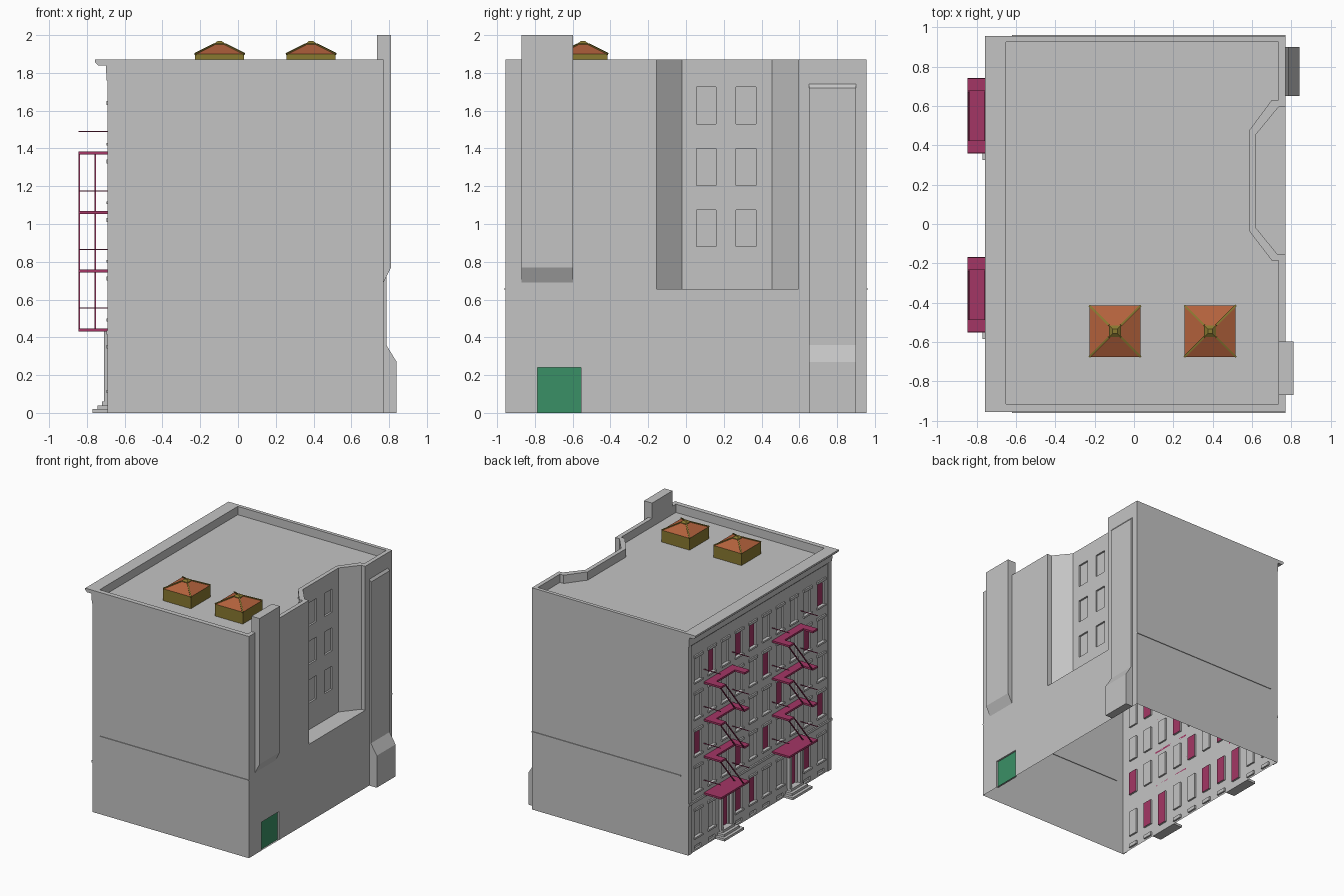
import bpy, bmesh
from mathutils import Vector

cube = bpy.data.objects.get("Cube")
if cube:
    bpy.data.objects.remove(cube, do_unlink=True)


def material(name, r, g, b):
    m = bpy.data.materials.new(name)
    m.use_nodes = True
    m.diffuse_color = (r, g, b, 1)
    bsdf = m.node_tree.nodes["Principled BSDF"]
    bsdf.inputs["Base Color"].default_value = (r, g, b, 1)
    bsdf.inputs["Roughness"].default_value = 0.9
    return m


GREY = material("grey stone", 0.55, 0.55, 0.55)
PLUM = material("plum red", 0.37, 0.037, 0.13)
GREEN = material("door green", 0.042, 0.276, 0.133)
ORANGE = material("skylight orange", 0.45, 0.12, 0.045)
OLIVE = material("olive metal", 0.25, 0.19, 0.03)


def finish(name, bm, mats):
    me = bpy.data.meshes.new(name)
    bm.to_mesh(me)
    bm.free()
    for m in mats:
        me.materials.append(m)
    ob = bpy.data.objects.new(name, me)
    bpy.context.collection.objects.link(ob)
    return ob


def quad(bm, pts, mat=0):
    f = bm.faces.new([bm.verts.new(p) for p in pts])
    f.material_index = mat


def boxes(name, spans, mat):
    """Joined boxes, each given as (x0, x1, y0, y1, z0, z1)."""
    bm = bmesh.new()
    for s in spans:
        vs = bmesh.ops.create_cube(bm, size=1)["verts"]
        for v in vs:
            v.co = [s[2 * i] if v.co[i] < 0 else s[2 * i + 1] for i in range(3)]
    return finish(name, bm, [mat])


def prism(name, profile, y0, y1, mat):
    """Extrude an x-z profile along y."""
    bm = bmesh.new()
    f = bm.faces.new([bm.verts.new((x, y0, z)) for x, z in profile])
    ext = bmesh.ops.extrude_face_region(bm, geom=[f])["geom"]
    for v in ext:
        if isinstance(v, bmesh.types.BMVert):
            v.co.y = y1
    bmesh.ops.recalc_face_normals(bm, faces=bm.faces)
    return finish(name, bm, [mat])


def wall(name, p, q, z0, z1, openings=(), accent=PLUM, depth=0.015):
    """Upright sheet from p to q; openings (u0, u1, v0, v1, mat) are recessed."""
    bm = bmesh.new()
    a, b = Vector((*p, 0)), Vector((*q, 0))
    u_dir = (b - a).normalized()
    inward = Vector((-u_dir.y, u_dir.x, 0)) * depth
    us = sorted({0, (b - a).length} | {u for o in openings for u in o[:2]})
    vs = sorted({z0, z1} | {v for o in openings for v in o[2:4]})
    for u0, u1 in zip(us, us[1:]):
        for v0, v1 in zip(vs, vs[1:]):
            um, vm = (u0 + u1) / 2, (v0 + v1) / 2
            if not any(o[0] < um < o[1] and o[2] < vm < o[3] for o in openings):
                quad(bm, [a + u_dir * u + Vector((0, 0, v))
                          for u, v in ((u0, v0), (u1, v0), (u1, v1), (u0, v1))])
    for u0, u1, v0, v1, mat in openings:
        rim = [a + u_dir * u + Vector((0, 0, v))
               for u, v in ((u0, v0), (u1, v0), (u1, v1), (u0, v1))]
        back = [c + inward for c in rim]
        quad(bm, back, mat)
        for i in range(4):
            j = (i + 1) % 4
            quad(bm, [rim[i], rim[j], back[j], back[i]])
    bmesh.ops.remove_doubles(bm, verts=bm.verts, dist=0.0001)
    return finish(name, bm, [GREY, accent])


# Plan outlines, counter-clockwise, with the notch in the left side
LEDGE, TOP, DECK, HALF, FACE = 0.655, 1.87, 1.8, 0.955, -0.685
outer = [(FACE, -HALF), (0.77, -HALF), (0.77, -0.155), (0.73, -0.155), (0.62, -0.02),
         (0.62, 0.455), (0.735, 0.595), (0.77, 0.595), (0.77, HALF), (FACE, HALF)]
inner = [(-0.65, -0.915), (0.735, -0.915), (0.735, -0.185), (0.7, -0.185), (0.585, -0.035),
         (0.585, 0.475), (0.7, 0.63), (0.735, 0.63), (0.735, 0.925), (-0.65, 0.925)]

# Street facade openings: ten columns, four upper floors, ground floor, basement
PITCH = 0.182
columns = [0.819 - PITCH * i for i in range(10)]
floors = [0.6, 0.91, 1.22, 1.53]
coloured = {(0, 3), (0, 5), (0, 9), (1, 0), (1, 6), (2, 5), (2, 8),
            (3, 1), (3, 3), (3, 4), (3, 9)}
street, trim = [], []
for c, y in enumerate(columns):
    u0, u1 = HALF - y - 0.043, HALF - y + 0.043
    for f, z in enumerate(floors):
        street.append((u0, u1, z - 0.1, z + 0.1, int((f, c) in coloured)))
        trim.append((FACE - 0.012, FACE, y - 0.055, y + 0.055, z - 0.115, z - 0.1))
        trim.append((FACE - 0.012, FACE, y - 0.055, y + 0.055, z + 0.1, z + 0.122))
    door = c in (2, 7)
    street.append((u0, u1, 0.06 if door else 0.12, 0.34, int(c in (2, 3, 4, 7, 8))))
    trim.append((FACE - 0.012, FACE, y - 0.055, y + 0.055, 0.34, 0.36))
    if not door:
        trim.append((FACE - 0.012, FACE, y - 0.055, y + 0.055, 0.105, 0.12))
        street.append((u0, u1, 0.015, 0.045, 0))
boxes("window_trim", trim, GREY)

# Walls
side_windows = [(u, u + 0.105, z, z + 0.195, 0)
                for u in (0.075, 0.285) for z in (0.88, 1.205, 1.53)]
for i, p in enumerate(outer):
    q = outer[(i + 1) % len(outer)]
    low = 0 if i in (0, 8, 9) else LEDGE
    name = {0: "front_wall", 8: "back_wall", 9: "street_facade"}.get(i, "left_upper_wall")
    wall(name, p, q, low, TOP, {4: side_windows, 9: street}.get(i, ()))
wall("left_lower_wall", (0.77, -HALF), (0.77, HALF), 0, LEDGE,
     [(0.17, 0.4, 0, 0.24, 1)], GREEN)

# Notch floor, roof deck and parapet
bm = bmesh.new()
quad(bm, [(x, y, LEDGE) for x, y in reversed(outer[2:8])])
finish("notch_floor", bm, [GREY])
bm = bmesh.new()
quad(bm, [(x, y, DECK) for x, y in inner])
finish("roof_deck", bm, [GREY])
bm = bmesh.new()
for i in range(len(outer)):
    j = (i + 1) % len(outer)
    quad(bm, [(*outer[i], TOP), (*outer[j], TOP), (*inner[j], TOP), (*inner[i], TOP)])
    quad(bm, [(*inner[i], TOP), (*inner[j], TOP), (*inner[j], DECK), (*inner[i], DECK)])
finish("parapet", bm, [GREY])

# Cornice, string courses and end piers
prism("cornice", [(FACE, TOP), (-0.757, TOP), (-0.757, 1.855), (-0.74, 1.84), (-0.7, 1.84),
                  (-0.695, 1.76), (FACE, 1.75)], -HALF, HALF, GREY)
boxes("street_string_course", [(FACE - 0.012, FACE, -HALF, HALF, 0.415, 0.435)], GREY)
boxes("wall_bands", [(-0.62, 0.77, s * HALF - 0.006, s * HALF + 0.006, 0.65, 0.66)
                     for s in (-1, 1)], GREY)
boxes("end_piers", [(FACE - 0.006, FACE, s * 0.93 - 0.025, s * 0.93 + 0.025, 0, 1.76)
                    for s in (-1, 1)], GREY)

# Chimney and stepped buttress on the left side
prism("chimney", [(0.77, 0.69), (0.81, 0.77), (0.81, 2), (0.735, 2), (0.735, DECK),
                  (0.77, DECK)], -0.87, -0.597, GREY)
prism("buttress", [(0.77, 0), (0.84, 0), (0.84, 0.27), (0.785, 0.36), (0.785, 1.72),
                   (0.77, 1.74)], 0.65, 0.9, GREY)


def bar(bm, a, b, r):
    """Thin square bar between two points."""
    a, b = Vector(a), Vector(b)
    m = (b - a).to_track_quat("Z", "Y").to_matrix().to_4x4()
    m.translation = (a + b) / 2
    vs = bmesh.ops.create_cube(bm, size=1)["verts"]
    for v in vs:
        v.co = m @ Vector((v.co.x * 2 * r, v.co.y * 2 * r, v.co.z * (b - a).length))


# Entrance steps, porch posts and fire escapes, one set per house
levels = [0.44, 0.75, 1.06, 1.375]
for door_y in (0.455, -0.455):
    boxes("entrance_steps", [(-0.77 + 0.025 * i, FACE, door_y - 0.13 + 0.025 * i,
                              door_y + 0.13 - 0.025 * i, 0.02 * i, 0.02 * i + 0.02)
                             for i in range(3)], GREY)
    boxes("porch_posts", [(FACE - 0.025, FACE, door_y + s * 0.07 - 0.014,
                           door_y + s * 0.07 + 0.014, 0.06, 0.432) for s in (-1, 1)], GREY)
    mid = door_y + 0.095
    lo, hi, well_lo, well_hi = mid - 0.19, mid + 0.19, mid - 0.125, mid + 0.125
    slabs = [(-0.845, FACE, lo, hi, levels[0] - 0.008, levels[0] + 0.008)]
    for z in levels[1:]:
        slabs += [(-0.755, FACE, lo, hi, z - 0.008, z + 0.008),
                  (-0.845, -0.755, lo, well_lo, z - 0.008, z + 0.008),
                  (-0.845, -0.755, well_hi, hi, z - 0.008, z + 0.008)]
    boxes("fire_escape_platforms", slabs, PLUM)
    bm = bmesh.new()
    for z0, z1 in zip(levels, levels[1:]):
        for x in (-0.841, -0.755):
            bar(bm, (x, well_lo, z0), (x, well_hi, z1), 0.004)
    for z in levels:
        for y in (lo, hi):
            bar(bm, (-0.845, y, z + 0.115), (FACE, y, z + 0.115), 0.0025)
    finish("fire_escape_stairs_and_rails", bm, [PLUM])

# Roof skylights
for cx in (-0.097, 0.387):
    cy, r, t = -0.545, 0.13, 0.03
    boxes("skylight_base", [(cx - r, cx + r, cy - r, cy + r, DECK, 1.9)], OLIVE)
    corners = [(-1, -1), (1, -1), (1, 1), (-1, 1)]
    low = [(cx + r * x, cy + r * y, 1.9) for x, y in corners]
    high = [(cx + t * x, cy + t * y, 1.95) for x, y in corners]
    bm = bmesh.new()
    for i in range(4):
        j = (i + 1) % 4
        quad(bm, [low[i], low[j], high[j], high[i]])
    finish("skylight_glass", bm, [ORANGE])
    bm = bmesh.new()
    for a, b in zip(low, high):
        bar(bm, a, b, 0.005)
    finish("skylight_ribs", bm, [OLIVE])
    bm = bmesh.new()
    for top, radius, height in ((1.955, t, 0.012), (1.968, t, 0.014)):
        vs = bmesh.ops.create_cube(bm, size=1)["verts"]
        for v in vs:
            k = 0.4 if top > 1.96 and v.co.z > 0 else 1
            v.co = (cx + v.co.x * 2 * radius * k, cy + v.co.y * 2 * radius * k,
                    top - height / 2 + v.co.z * height)
    finish("skylight_cap", bm, [OLIVE])
